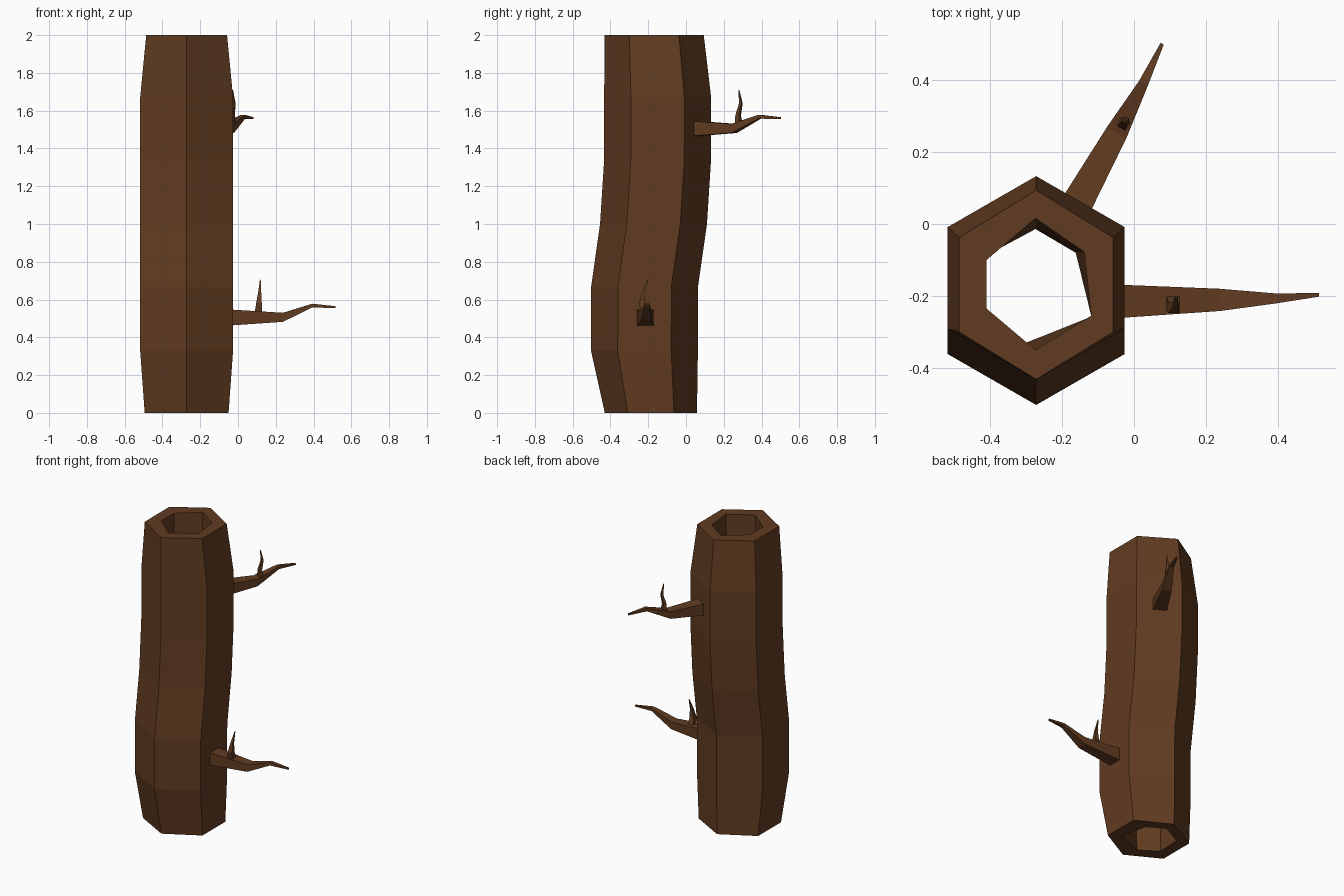
import bpy, bmesh
from math import sin, cos, pi, radians
from mathutils import Vector, Matrix

if "Cube" in bpy.data.objects:
    bpy.data.objects.remove(bpy.data.objects["Cube"])

bark = bpy.data.materials.new("bark_brown")
bark.diffuse_color = (0.12, 0.045, 0.015, 1)
bark.use_nodes = True
bark.node_tree.nodes["Principled BSDF"].inputs["Base Color"].default_value = bark.diffuse_color


def loft(name, rings, closed=False, matrix=Matrix()):
    """Skin a list of point rings; closed joins last ring to first, else ends are capped."""
    bm = bmesh.new()
    vs = [[bm.verts.new(matrix @ Vector(p)) for p in ring] for ring in rings]
    n = len(rings[0])
    pairs = list(zip(vs, vs[1:])) + ([(vs[-1], vs[0])] if closed else [])
    for a, b in pairs:
        for i in range(n):
            j = (i + 1) % n
            bm.faces.new((a[i], a[j], b[j], b[i]))
    if not closed:
        bm.faces.new(vs[0])
        bm.faces.new(vs[-1])
    bmesh.ops.recalc_face_normals(bm, faces=bm.faces)
    mesh = bpy.data.meshes.new(name)
    bm.to_mesh(mesh)
    bm.free()
    mesh.materials.append(bark)
    ob = bpy.data.objects.new(name, mesh)
    bpy.context.collection.objects.link(ob)
    return ob


# Hollow trunk: six-sided outer skin going up, slightly uneven inner skin coming down
CX = -0.272
AX = cos(pi / 6)


def hexagon(z, cy, apothem, ry):
    return [(CX + apothem / AX * cos(a), cy + ry * sin(a), z)
            for a in (pi / 6 + k * pi / 3 for k in range(6))]


outer = [hexagon(*r) for r in (
    (0.00, -0.186, 0.222, 0.244), (0.33, -0.220, 0.246, 0.283),
    (0.67, -0.219, 0.246, 0.283), (1.00, -0.172, 0.246, 0.283),
    (1.33, -0.151, 0.246, 0.283), (1.67, -0.150, 0.246, 0.283),
    (2.00, -0.169, 0.214, 0.263))]
inner_top = [(-0.138, -0.078), (-0.274, 0.016), (-0.41, -0.10),
             (-0.41, -0.235), (-0.274, -0.35), (-0.119, -0.255)]
inner_low = [(-0.162, -0.08), (-0.274, -0.014), (-0.415, -0.09),
             (-0.42, -0.25), (-0.30, -0.33), (-0.117, -0.257)]
inner = [[(x, y, 2.0) for x, y in inner_top], [(x, y, 0.0) for x, y in inner_low]]
loft("hollow_trunk", outer + inner, closed=True)


# Four-sided branches pointing along local +x: (x, y, z, half width, half height)
def limb(name, stations, matrix):
    rings = [[(x, y + sy * w, z + sz * h) for sy, sz in ((-1, -1), (1, -1), (1, 1), (-1, 1))]
             for x, y, z, w, h in stations]
    loft(name, rings, matrix=matrix)


# Upright four-sided twigs: (x, y, z, half width)
def twig(name, stations, matrix):
    rings = [[(x + sx * w, y + sy * w, z) for sx, sy in ((-1, -1), (1, -1), (1, 1), (-1, 1))]
             for x, y, z, w in stations]
    loft(name, rings, matrix=matrix)


branch = [(-0.01, 0, 0.005, 0.046, 0.042), (0.265, 0.004, 0.006, 0.031, 0.024),
          (0.42, 0.008, 0.068, 0.014, 0.010), (0.542, 0.018, 0.060, 0.005, 0.005)]
lower = Matrix.Translation((-0.027, -0.215, 0.5))
upper = Matrix.Translation((-0.177, 0.023, 1.5)) @ Matrix.Rotation(radians(60), 4, 'Z')
limb("lower_branch", branch, lower)
limb("upper_branch", branch, upper)

twig("lower_twig", [(0.134, 0, 0.02, 0.020), (0.138, -0.018, 0.08, 0.015),
                    (0.142, -0.010, 0.14, 0.008), (0.145, 0.014, 0.207, 0.002)], lower)
twig("upper_twig", [(0.298, 0, 0.01, 0.016), (0.292, 0, 0.075, 0.011),
                    (0.309, 0, 0.14, 0.007), (0.296, 0, 0.21, 0.002)], upper)
